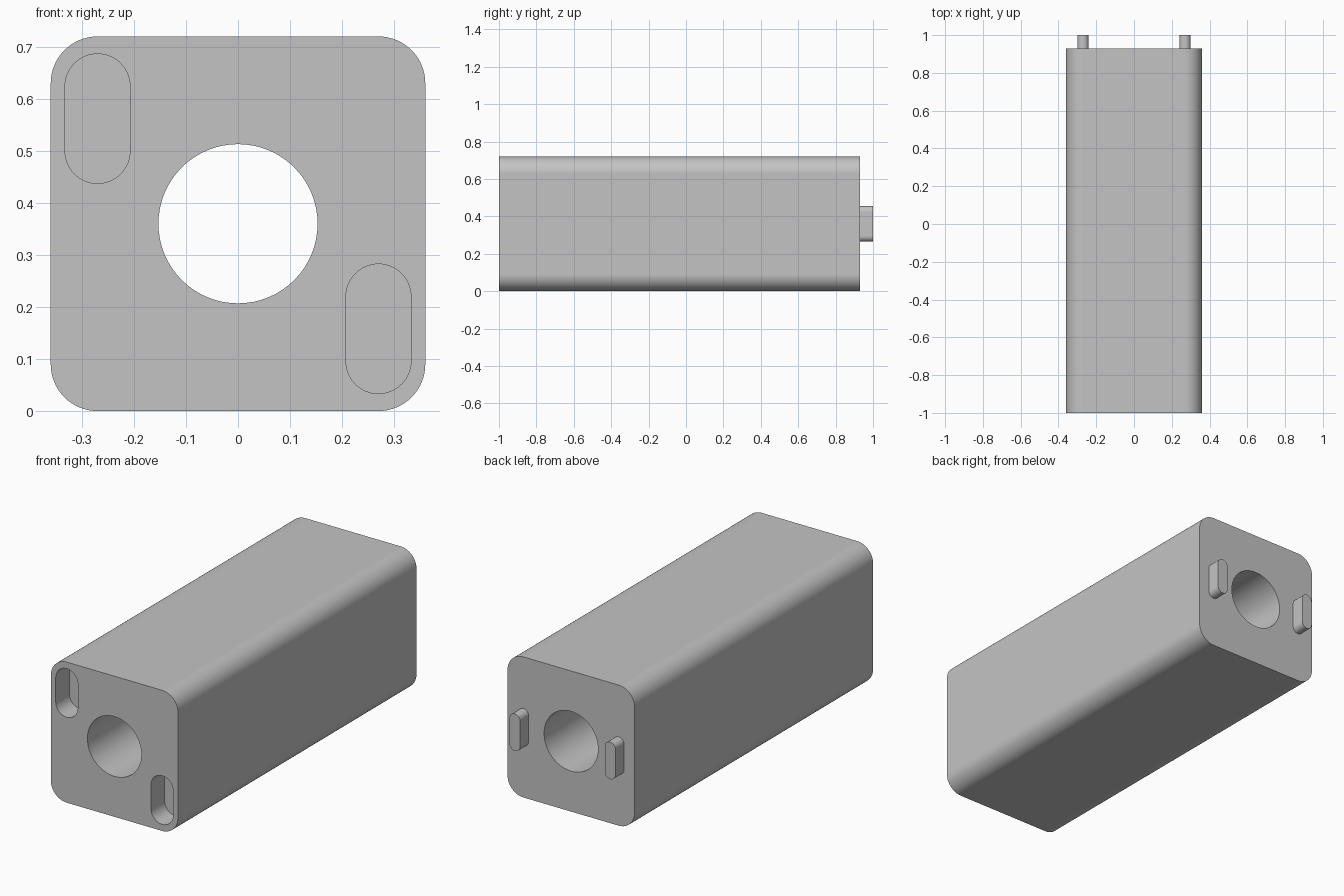
import bpy
import bmesh
from math import cos, sin, pi

default = bpy.data.objects.get("Cube")
if default:
    bpy.data.objects.remove(default)

grey = bpy.data.materials.new("light grey")
grey.use_nodes = True
grey.diffuse_color = (0.55, 0.55, 0.55, 1)
grey.node_tree.nodes["Principled BSDF"].inputs["Base Color"].default_value = grey.diffuse_color

FRONT, BACK, MID = -1.0, 0.93, 0.36


def rounded_bar(name, x, z, width, height, radius, y0, y1, steps=16):
    """Rounded rectangle in the xz plane, extruded along y."""
    bm = bmesh.new()
    ring = []
    corners = ((1, 1), (-1, 1), (-1, -1), (1, -1))
    for quarter, (sx, sz) in enumerate(corners):
        cx = x + sx * (width / 2 - radius)
        cz = z + sz * (height / 2 - radius)
        for i in range(steps + 1):
            a = (quarter + i / steps) * pi / 2
            ring.append(bm.verts.new((cx + radius * cos(a), y0, cz + radius * sin(a))))
    face = bm.faces.new(ring)
    new = bmesh.ops.extrude_face_region(bm, geom=[face])["geom"]
    moved = [v for v in new if isinstance(v, bmesh.types.BMVert)]
    bmesh.ops.translate(bm, verts=moved, vec=(0, y1 - y0, 0))
    # Full-round ends leave coincident points where the arcs meet
    bmesh.ops.remove_doubles(bm, verts=bm.verts, dist=1e-5)
    bmesh.ops.recalc_face_normals(bm, faces=bm.faces)
    mesh = bpy.data.meshes.new(name)
    bm.to_mesh(mesh)
    bm.free()
    mesh.materials.append(grey)
    obj = bpy.data.objects.new(name, mesh)
    bpy.context.collection.objects.link(obj)
    return obj


def select_only(obj):
    bpy.ops.object.select_all(action="DESELECT")
    obj.select_set(True)
    bpy.context.view_layer.objects.active = obj


def cut(obj, cutter):
    cutter.hide_render = True
    mod = obj.modifiers.new("cut", "BOOLEAN")
    mod.operation = "DIFFERENCE"
    mod.solver = "EXACT"
    mod.object = cutter
    select_only(obj)
    bpy.ops.object.modifier_apply(modifier=mod.name)
    bpy.data.objects.remove(cutter)


def finish(obj):
    select_only(obj)
    bpy.ops.object.shade_smooth_by_angle(angle=pi / 6)
    mod = obj.modifiers.new("even shading", "WEIGHTED_NORMAL")
    mod.keep_sharp = True


# Long body with rounded long edges
body = rounded_bar("body", 0, MID, 0.72, 0.72, 0.09, FRONT, BACK)

# Round bore through the whole length
cut(body, rounded_bar("bore_cutter", 0, MID, 0.306, 0.306, 0.153, FRONT - 0.1, BACK + 0.1))

# Two blind slots in diagonally opposite corners of the front
for side in (-1, 1):
    cut(body, rounded_bar("slot_cutter", side * 0.27, MID - side * 0.202,
                          0.125, 0.249, 0.0625, FRONT - 0.1, FRONT + 0.11))
finish(body)

# Two locating tabs on the back, set slightly into the body
for side, name in ((1, "left_tab"), (-1, "right_tab")):
    finish(rounded_bar(name, side * 0.27, MID, 0.06, 0.19, 0.03, BACK - 0.01, 1.0))
